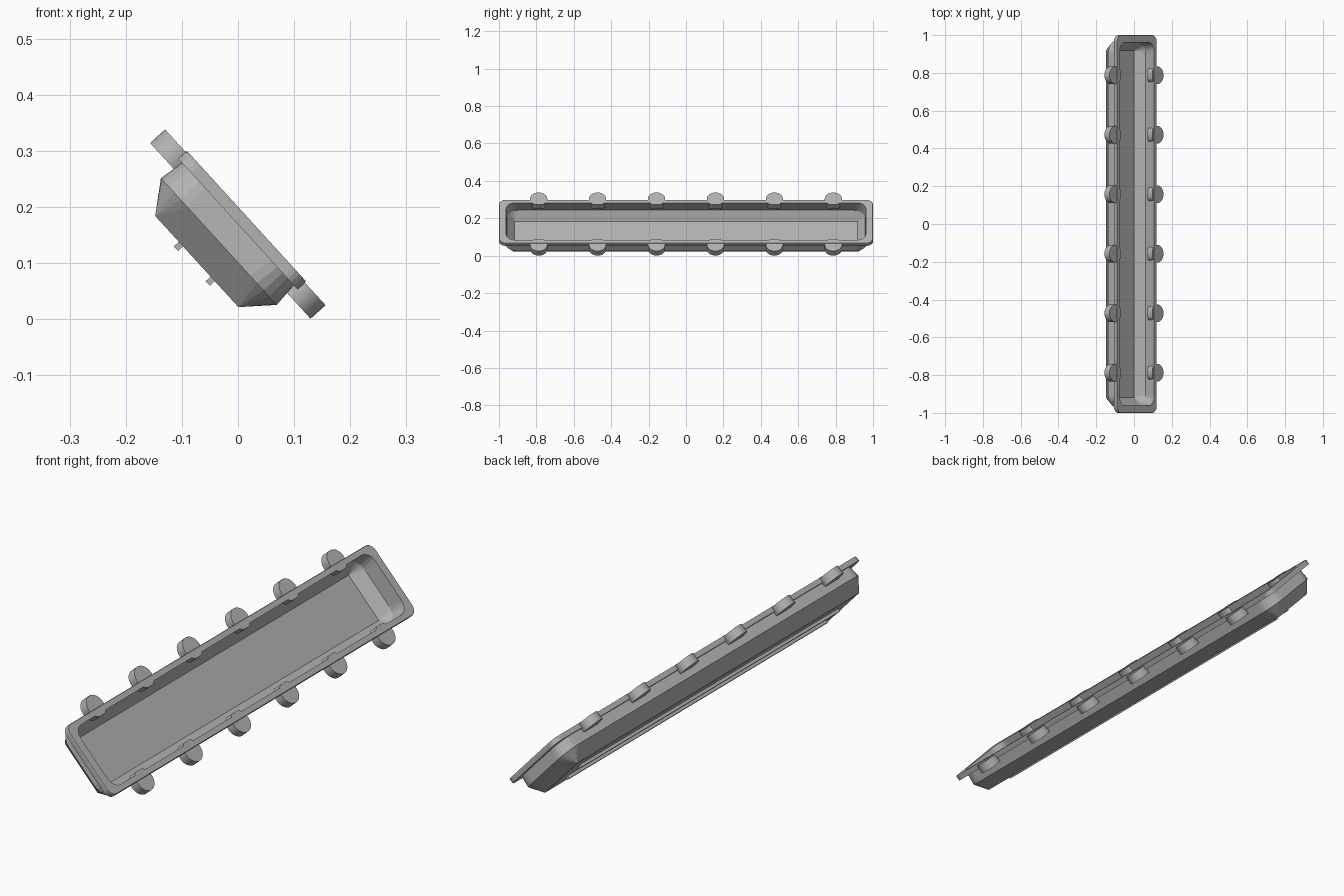
import bpy, bmesh
from math import sin, cos, pi, radians
from mathutils import Matrix

if "Cube" in bpy.data.objects:
    bpy.data.objects.remove(bpy.data.objects["Cube"])

# Everything is modelled flat (x = width, y = length, z = opening direction), then tilted
TILT = Matrix.Translation((0.0145, 0, 0.1828)) @ Matrix.Rotation(radians(47.6), 4, 'Y')
SEG = 6

grey = bpy.data.materials.new("dark_grey")
grey.diffuse_color = (0.45, 0.45, 0.455, 1)
grey.use_nodes = True
grey.node_tree.nodes["Principled BSDF"].inputs["Base Color"].default_value = grey.diffuse_color


def finish(name, bm):
    bmesh.ops.remove_doubles(bm, verts=bm.verts, dist=1e-5)
    bmesh.ops.recalc_face_normals(bm, faces=bm.faces)
    bm.transform(TILT)
    mesh = bpy.data.meshes.new(name)
    bm.to_mesh(mesh)
    bm.free()
    mesh.materials.append(grey)
    obj = bpy.data.objects.new(name, mesh)
    bpy.context.collection.objects.link(obj)
    return obj


def ring(bm, hx, hy, r, z):
    """Rounded rectangle of vertices; r = 0 gives sharp corners."""
    verts = []
    for i, (sx, sy) in enumerate([(1, 1), (-1, 1), (-1, -1), (1, -1)]):
        for k in range(SEG + 1):
            a = (i + k / SEG) * pi / 2
            verts.append(bm.verts.new((sx * (hx - r) + r * cos(a),
                                       sy * (hy - r) + r * sin(a), z)))
    return verts


# Trough shell: outer bottom, belly, neck, flange, opening, inner belly, floor
profile = [(0.110, 0.920, 0.0, -0.119),
           (0.153, 0.972, 0.070, -0.066),
           (0.148, 0.965, 0.060, -0.020),
           (0.158, 1.000, 0.035, -0.020),
           (0.158, 1.000, 0.035, -0.002),
           (0.156, 0.998, 0.033, 0.001),
           (0.134, 0.962, 0.045, 0.001),
           (0.140, 0.958, 0.060, -0.064),
           (0.102, 0.918, 0.0, -0.111)]
bm = bmesh.new()
rings = [ring(bm, *p) for p in profile]
n = len(rings[0])
for a, b in zip(rings, rings[1:]):
    for i in range(n):
        j = (i + 1) % n
        bm.faces.new((a[i], a[j], b[j], b[i]))
for r in (rings[0], rings[-1]):
    bm.faces.new([r[c * (SEG + 1)] for c in range(4)])
finish("trough", bm)

# Round lugs along both long edges, flattened where they meet the inside of the trough
for side, label in ((-1, "upper"), (1, "lower")):
    for k in range(6):
        bm = bmesh.new()
        bmesh.ops.create_cone(bm, cap_ends=True, segments=32, radius1=0.046,
                              radius2=0.046, depth=0.036,
                              matrix=Matrix.Translation((side * 0.166, (k - 2.5) * 0.315, -0.020)))
        cut = bmesh.ops.bisect_plane(bm, geom=bm.verts[:] + bm.edges[:] + bm.faces[:],
                                     plane_co=(side * 0.124, 0, 0), plane_no=(-side, 0, 0),
                                     clear_outer=True)
        bmesh.ops.holes_fill(bm, edges=[e for e in bm.edges if e.is_boundary])
        lug = finish(f"{label}_lug_{k + 1}", bm)
        bpy.ops.object.select_all(action='DESELECT')
        lug.select_set(True)
        bpy.context.view_layer.objects.active = lug
        bpy.ops.object.shade_smooth_by_angle(angle=radians(30))

# Slim rails under the floor
for side, label in ((-1, "upper"), (1, "lower")):
    bm = bmesh.new()
    bmesh.ops.create_cube(bm, size=1, matrix=Matrix.Translation((side * 0.042, 0, -0.124))
                          @ Matrix.Diagonal((0.011, 1.69, 0.014, 1)))
    finish(f"{label}_rail", bm)
